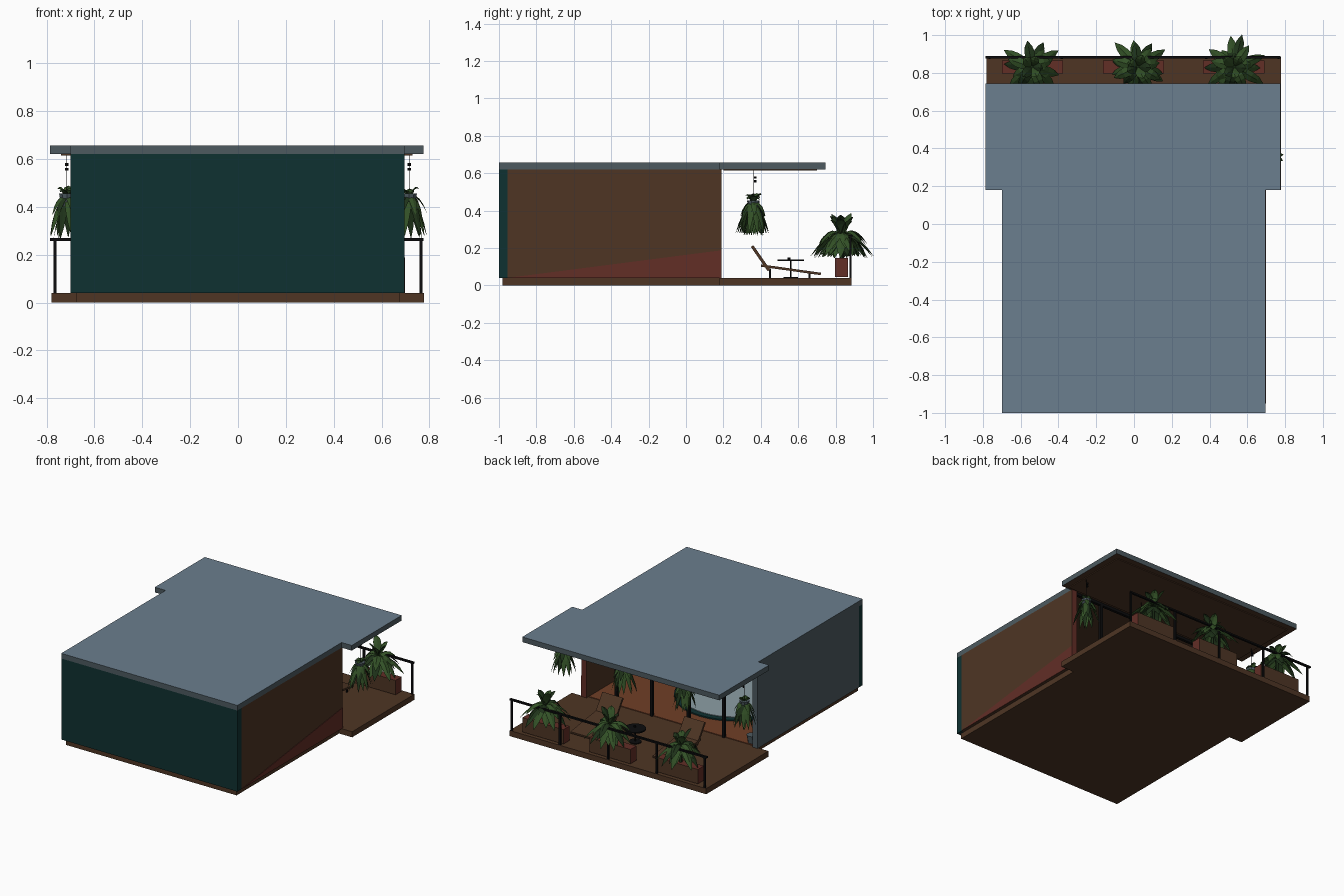
import bpy, bmesh, math, random
from mathutils import Vector

random.seed(4)
if "Cube" in bpy.data.objects:
    bpy.data.objects.remove(bpy.data.objects["Cube"])


def material(name, rgb):
    m = bpy.data.materials.new(name)
    m.use_nodes = True
    lin = [(c / 255 / 12.92) if c < 11 else ((c / 255 + 0.055) / 1.055) ** 2.4 for c in rgb]
    m.diffuse_color = (*lin, 1)
    m.node_tree.nodes["Principled BSDF"].inputs["Base Color"].default_value = (*lin, 1)
    return m


ROOF = material("slate blue", (107, 126, 142))
GREY = material("grey", (77, 90, 96))
TEAL = material("dark teal", (15, 49, 49))
WOOD = material("brown wood", (78, 53, 36))
RED = material("dark red", (98, 46, 38))
BLACK = material("black", (12, 12, 13))
LEAF = material("leaf green", (50, 80, 38))
DARK = material("deep green", (30, 50, 25))
FLOOR = material("warm floor", (112, 62, 38))
WATER = material("pale blue", (140, 158, 165))


def finish(name, bm, mats, rule=None):
    me = bpy.data.meshes.new(name)
    bm.normal_update()
    if rule:
        for f in bm.faces:
            f.material_index = rule(f)
    bm.to_mesh(me)
    bm.free()
    for m in mats:
        me.materials.append(m)
    ob = bpy.data.objects.new(name, me)
    bpy.context.collection.objects.link(ob)
    return ob


def prism(name, outline, direction, mats, rule=None):
    """Extrude a closed 3D outline along a direction."""
    bm = bmesh.new()
    face = bm.faces.new([bm.verts.new(p) for p in outline])
    ext = bmesh.ops.extrude_face_region(bm, geom=[face])["geom"]
    moved = [v for v in ext if isinstance(v, bmesh.types.BMVert)]
    bmesh.ops.translate(bm, verts=moved, vec=direction)
    bmesh.ops.recalc_face_normals(bm, faces=bm.faces)
    return finish(name, bm, mats, rule)


def box(name, x, y, z, mats, rule=None):
    pts = [(x[0], y[0], z[0]), (x[1], y[0], z[0]), (x[1], y[1], z[0]), (x[0], y[1], z[0])]
    return prism(name, pts, (0, 0, z[1] - z[0]), mats, rule)


def cylinder(name, at, r, z0, z1, mat, r2=None, sides=12):
    bm = bmesh.new()
    bmesh.ops.create_cone(bm, cap_ends=True, segments=sides, radius1=r,
                          radius2=r if r2 is None else r2, depth=z1 - z0)
    bmesh.ops.translate(bm, verts=bm.verts, vec=(*at, (z0 + z1) / 2))
    return finish(name, bm, [mat])


def slab(name, x, a, b, thick, mat):
    """Board spanning x, running between two (y, z) points."""
    d = Vector((0, b[0] - a[0], b[1] - a[1]))
    n = Vector((0, -d.z, d.y)).normalized() * thick
    p, q = Vector((0, *a)), Vector((0, *b))
    pts = [p, q, q + n, p + n]
    return prism(name, [v + Vector((x[0], 0, 0)) for v in pts], (x[1] - x[0], 0, 0), [mat])


def foliage(name, at, layers, half_width):
    """Arching folded leaves; a layer is (count, reach, rise, droop)."""
    bm = bmesh.new()
    steps = 5
    for li, (count, reach, rise, droop) in enumerate(layers):
        for k in range(count):
            ang = math.tau * (k + 0.4 * li) / count + random.uniform(-.25, .25)
            out = Vector((math.cos(ang), math.sin(ang), 0))
            side = Vector((-out.y, out.x, 0))
            size = random.uniform(.82, 1.08)
            rows = []
            for s in range(steps + 1):
                t = s / steps
                mid = Vector(at) + out * reach * size * t
                mid.z += rise * t * size - droop * t * t
                w = half_width * math.sin(math.pi * min(1, t * .88 + .07)) ** .8 if s < steps else .001
                drop = Vector((0, 0, w * .45))
                rows.append([bm.verts.new(p) for p in (mid - side * w - drop, mid, mid + side * w - drop)])
            tint = 1 if (k + li) % 3 == 0 else 0
            for r0, r1 in zip(rows, rows[1:]):
                for j in (0, 1):
                    bm.faces.new((r0[j], r1[j], r1[j + 1], r0[j + 1])).material_index = tint
    return finish(name, bm, [LEAF, DARK])


def tee(xn, xw, y0, y1, y2, z):
    return [(xn[0], y0, z), (xn[1], y0, z), (xn[1], y1, z), (xw[1], y1, z),
            (xw[1], y2, z), (xw[0], y2, z), (xw[0], y1, z), (xn[0], y1, z)]


# Deck and roof slabs, wider over the terrace
prism("deck", tee((-.675, .675), (-.78, .778), -.98, .18, .885, 0), (0, 0, .04), [WOOD])
prism("roof", tee((-.70, .695), (-.785, .775), -1, .18, .745, .62), (0, 0, .037),
      [GREY, ROOF, WOOD], lambda f: 1 if f.normal.z > .5 else 2 if f.normal.z < -.5 else 0)
box("soffit", (-.74, .73), (.2, .7), (.614, .62), [WOOD])

# Walls
box("front_wall", (-.70, .695), (-1, -.955), (.04, .62), [TEAL])
box("side_wall_left", (.655, .695), (-.955, .19), (.04, .62), [WOOD, RED],
    lambda f: 1 if f.normal.y > .5 else 0)
box("side_wall_right", (-.70, -.66), (-.955, .19), (.04, .62), [GREY, WOOD],
    lambda f: 1 if f.normal.x > .5 else 0)
prism("red_wedge_panel", [(.694, -.95, .041), (.694, .19, .041), (.694, .19, .188)], (.004, 0, 0), [RED])

# Room interior
box("room_floor", (-.655, .65), (-.955, .17), (.04, .045), [FLOOR])
cylinder("round_rim", (-.12, -.39), .4, .045, .054, TEAL, sides=40)
cylinder("round_centre", (-.12, -.39), .36, .045, .058, WATER, sides=40)
for x in (.43, .15, -.14, -.42):
    box("opening_post", (x - .01, x + .01), (.16, .18), (.04, .62), [BLACK])
box("opening_header", (-.66, .655), (.16, .18), (.6, .62), [BLACK])
cylinder("floor_pot", (-.62, .14), .025, .045, .1, GREY, .035)

# Railing
box("hand_rail", (-.785, .775), (.875, .89), (.258, .27), [BLACK])
for i in range(5):
    x = -.765 + i * .3825
    box("rail_post", (x - .006, x + .006), (.873, .885), (.04, .26), [BLACK])

# Planters with plants
for x, px in ((-.5375, -.54), (-.0025, .02), (.5275, .53)):
    box("planter", (x - .1625, x + .1625), (.797, .865), (.045, .148), [RED, WOOD],
        lambda f: 1 if abs(f.normal.y) > .5 else 0)
    cylinder("plant_stem", (px, .832), .012, .14, .28, DARK, .008, 6)
    foliage("planter_plant", (px, .832, .265),
            [(5, .07, .22, .11), (8, .13, .14, .19), (10, .165, .05, .16), (7, .11, -.02, .09)], .027)

# Hanging plants
for x in (-.715, -.24, .24, .715):
    cylinder("hanging_cord", (x, .36), .0015, .45, .62, BLACK, sides=4)
    for z in (.557, .577):
        cylinder("cord_bead", (x, .37), .007, z - .006, z + .006, BLACK, sides=8)
    cylinder("hanging_pot", (x, .36), .024, .4, .455, GREY, .034, 10)
    foliage("hanging_plant", (x, .36, .44),
            [(5, .045, .13, .09), (8, .07, .06, .13), (9, .09, .0, .16), (6, .055, -.03, .14)], .017)

# Sun loungers
for cx in (-.32, .33):
    w = (cx - .08, cx + .08)
    slab("lounger_seat", w, (.40, .1), (.72, .055), .013, WOOD)
    slab("lounger_back", w, (.45, .085), (.36, .215), .016, WOOD)
    for sx in (cx - .07, cx + .07):
        for y, top in ((.45, .09), (.66, .065)):
            box("lounger_leg", (sx - .005, sx + .005), (y - .005, y + .005), (.04, top), [BLACK])

# Side table
cylinder("table_top", (.01, .56), .07, .13, .139, BLACK, sides=24)
cylinder("table_stem", (.01, .56), .005, .04, .13, BLACK, sides=8)
cylinder("table_foot", (.01, .56), .04, .04, .046, BLACK, sides=16)
cylinder("table_cup", (.02, .55), .008, .139, .15, BLACK, sides=8)
